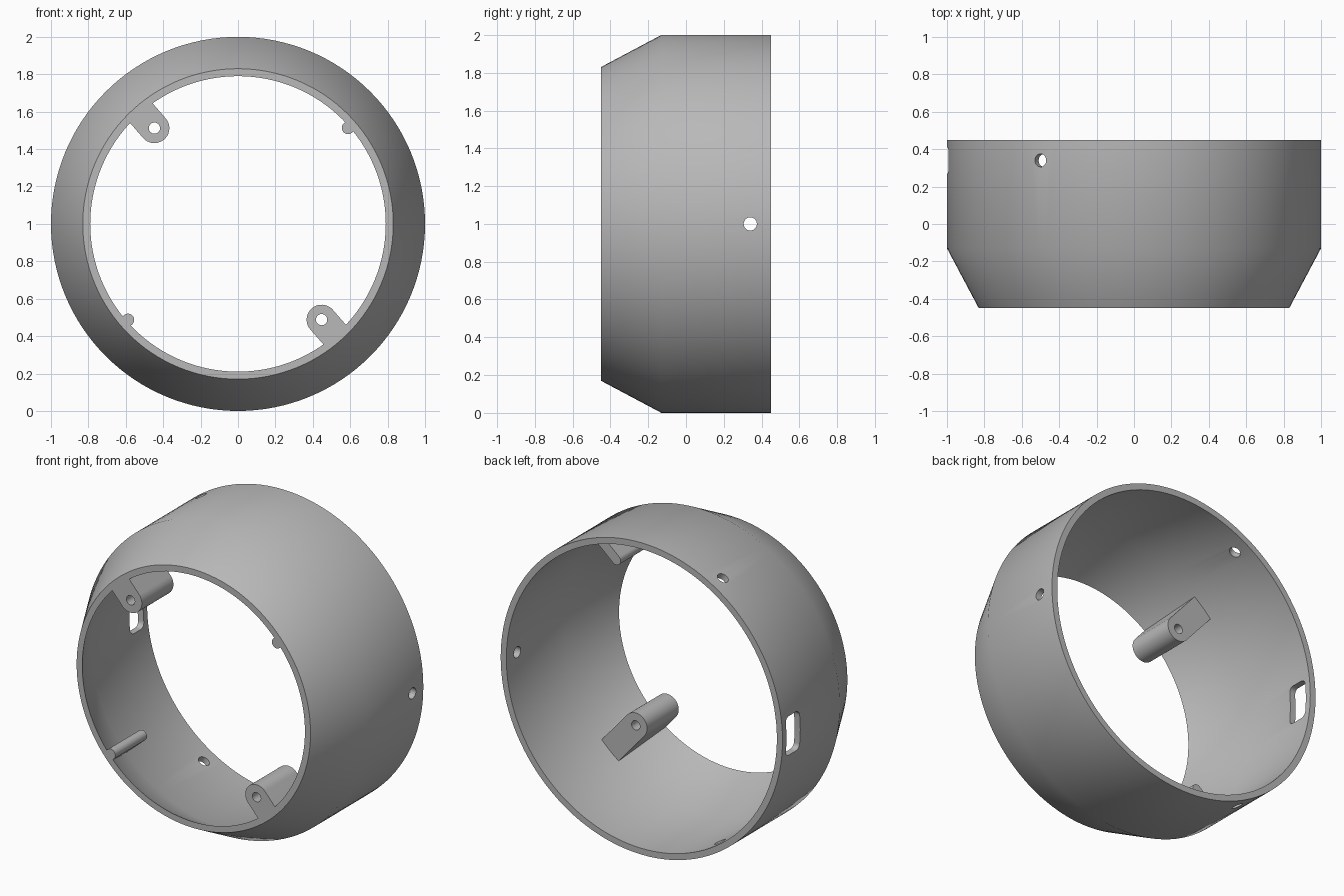
import bpy, bmesh
from math import sin, cos, pi, radians, atan2, hypot
from mathutils import Vector

if "Cube" in bpy.data.objects:
    bpy.data.objects.remove(bpy.data.objects["Cube"], do_unlink=True)

GREY = (0.48, 0.48, 0.48, 1)
mat = bpy.data.materials.new("plain grey")
mat.use_nodes = True
mat.diffuse_color = GREY
mat.node_tree.nodes["Principled BSDF"].inputs["Base Color"].default_value = GREY

CENTRE = Vector((0, 0, 1))
FRONT, SHOULDER, BACK = -0.45, -0.13, 0.45


def loft(name, loops, closed=False):
    """Skin a row of matching loops; cap the ends unless the row closes on itself."""
    bm = bmesh.new()
    rings = [[bm.verts.new(p) for p in loop] for loop in loops]
    pairs = list(zip(rings, rings[1:]))
    if closed:
        pairs.append((rings[-1], rings[0]))
    else:
        bm.faces.new(rings[0])
        bm.faces.new(rings[-1])
    for a, b in pairs:
        for i in range(len(a)):
            j = (i + 1) % len(a)
            bm.faces.new((a[i], a[j], b[j], b[i]))
    bmesh.ops.recalc_face_normals(bm, faces=bm.faces)
    mesh = bpy.data.meshes.new(name)
    bm.to_mesh(mesh)
    bm.free()
    mesh.materials.append(mat)
    obj = bpy.data.objects.new(name, mesh)
    bpy.context.collection.objects.link(obj)
    return obj


def activate(obj):
    bpy.ops.object.select_all(action="DESELECT")
    obj.select_set(True)
    bpy.context.view_layer.objects.active = obj


def cut(obj, cutter):
    cutter.hide_render = True
    mod = obj.modifiers.new("cut", "BOOLEAN")
    mod.operation, mod.solver, mod.object = "DIFFERENCE", "EXACT", cutter
    activate(obj)
    bpy.ops.object.modifier_apply(modifier=mod.name)
    bpy.data.objects.remove(cutter, do_unlink=True)


def smooth(obj):
    activate(obj)
    bpy.ops.object.shade_smooth_by_angle(angle=radians(32))


def rod(start, end, radius, sides=24):
    """Round cutter between two points."""
    axis = (end - start).normalized()
    u = axis.orthogonal().normalized()
    v = axis.cross(u)
    turn = [2 * pi * i / sides for i in range(sides)]
    return loft("cutter", [[p + radius * (u * cos(t) + v * sin(t)) for t in turn]
                           for p in (start, end)])


def radial(angle):
    return Vector((cos(angle), 0, sin(angle)))


# Turned housing wall with a tapered front
section = [(0.83, FRONT), (1, SHOULDER), (1, BACK), (0.96, BACK), (0.96, SHOULDER), (0.79, FRONT)]
STEPS = 128
housing = loft("housing_ring",
               [[CENTRE + r * radial(2 * pi * i / STEPS) + Vector((0, y, 0)) for r, y in section]
                for i in range(STEPS)], closed=True)

# Three screw holes spaced evenly near the back edge
HOLE_ROW = Vector((0, 0.34, 0))
for k in range(3):
    d = radial(2 * pi * k / 3)
    cut(housing, rod(CENTRE + HOLE_ROW + d * 0.85, CENTRE + HOLE_ROW + d * 1.1, 0.035))

# Rounded slot on the right side
half_y, half_z, corner = 0.07, 0.125, 0.035
outline = []
for q, (sy, sz) in enumerate([(1, 1), (-1, 1), (-1, -1), (1, -1)]):
    for s in range(7):
        t = (q + s / 6) * pi / 2
        outline.append((sy * (half_y - corner) + corner * cos(t),
                        sz * (half_z - corner) + corner * sin(t)))
cut(housing, loft("cutter", [[CENTRE + HOLE_ROW + Vector((x, y, z)) for y, z in outline]
                             for x in (-1.1, -0.85)]))
smooth(housing)


def rib(name, x, z, radius, back, hole=0):
    """Round-nosed post joined to the wall, its outer side following the taper."""
    angle, reach = atan2(z, x), hypot(x, z)
    out, side = radial(angle), radial(angle + pi / 2)
    nose = [(reach + radius * cos(t), radius * sin(t))
            for t in (pi / 2 + pi * i / 20 for i in range(21))]
    loops = []
    for y in (FRONT, back):
        wall = 0.81 + (y - FRONT) * 0.17 / (SHOULDER - FRONT)
        pts = nose + [(wall, -radius), (wall, radius)]
        loops.append([CENTRE + out * u + side * v + Vector((0, y, 0)) for u, v in pts])
    obj = loft(name, loops)
    if hole:
        mid = CENTRE + out * reach
        cut(obj, rod(mid + Vector((0, FRONT - 0.1, 0)), mid + Vector((0, back + 0.1, 0)), hole))
    smooth(obj)


# Opposed screw bosses and locating pegs
for sign, label in ((1, "upper"), (-1, "lower")):
    rib(label + "_screw_boss", -0.447 * sign, 0.512 * sign, 0.08, -0.13, 0.03)
    rib(label + "_locating_peg", 0.588 * sign, 0.513 * sign, 0.033, -0.13)
